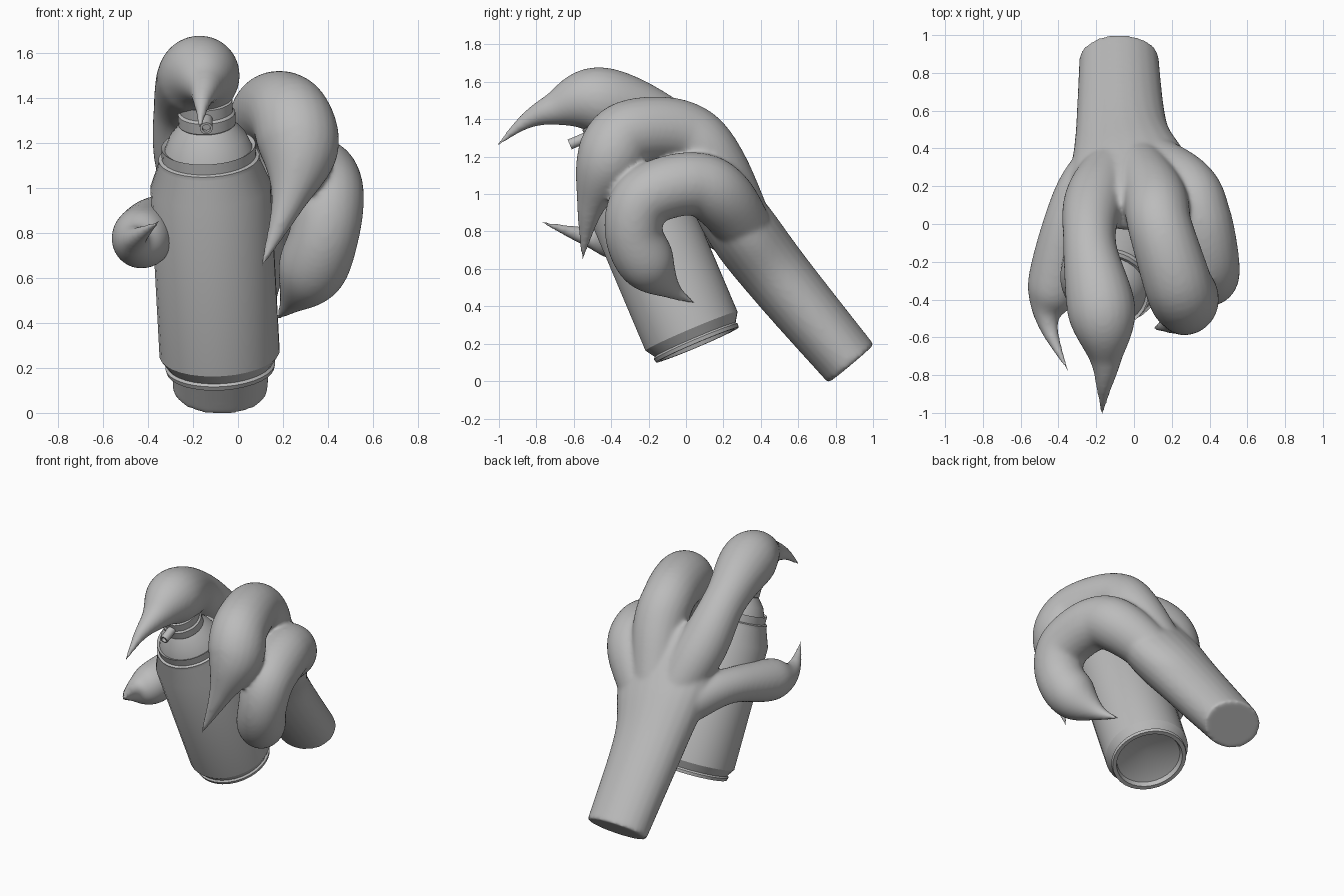
import bpy, bmesh, math
from mathutils import Vector

if "Cube" in bpy.data.objects:
    bpy.data.objects.remove(bpy.data.objects["Cube"])

grey = bpy.data.materials.new("plain_grey")
grey.diffuse_color = (0.5, 0.5, 0.5, 1)
grey.use_nodes = True
grey.node_tree.nodes["Principled BSDF"].inputs["Base Color"].default_value = grey.diffuse_color


def finish(bm, name):
    bmesh.ops.recalc_face_normals(bm, faces=bm.faces)
    me = bpy.data.meshes.new(name)
    bm.to_mesh(me)
    bm.free()
    ob = bpy.data.objects.new(name, me)
    bpy.context.collection.objects.link(ob)
    me.materials.append(grey)
    return ob


def smooth_by_angle(ob, degrees):
    bpy.ops.object.select_all(action='DESELECT')
    ob.select_set(True)
    bpy.context.view_layer.objects.active = ob
    bpy.ops.object.shade_smooth_by_angle(angle=math.radians(degrees))


def smooth_path(pts, steps=10):
    """Catmull-Rom through points of (x, y, z, half width, half thickness)."""
    p = [pts[0]] + pts + [pts[-1]]
    out = []
    for i in range(1, len(p) - 2):
        for s in range(steps):
            t = s / steps
            out.append([0.5 * (2 * b + (c - a) * t + (2 * a - 5 * b + 4 * c - d) * t * t
                               + (3 * b - a - 3 * c + d) * t ** 3)
                        for a, b, c, d in zip(p[i - 1], p[i], p[i + 1], p[i + 2])])
    return out + [list(pts[-1])]


def add_tube(bm, pts, n=24):
    path = smooth_path([q if len(q) == 5 else (*q, q[3]) for q in pts])
    rings = []
    for i, q in enumerate(path):
        tan = (Vector(path[min(i + 1, len(path) - 1)][:3])
               - Vector(path[max(i - 1, 0)][:3])).normalized()
        side = (Vector((1, 0, 0)) - tan * tan.x).normalized()
        up = tan.cross(side)
        rings.append([bm.verts.new(Vector(q[:3])
                                   + side * max(q[3], .005) * math.cos(2 * math.pi * k / n)
                                   + up * max(q[4], .005) * math.sin(2 * math.pi * k / n))
                      for k in range(n)])
    for a, b in zip(rings, rings[1:]):
        for k in range(n):
            bm.faces.new((a[k], a[(k + 1) % n], b[(k + 1) % n], b[k]))
    bm.faces.new(rings[0][::-1])
    bm.faces.new(rings[-1])


# clawed hand: digits grow out of the wrist as swept tubes, fused afterwards
bm = bmesh.new()
wrist = (-.04, .42, .64, .12)
forearm_and_palm = [(-.08, .883, .092, .21, .16), (-.065, .50, .55, .245, .18),
                    (-.02, .28, .84, .32, .185), (.01, .10, 1.12, .31, .14),
                    (.01, .04, 1.22, .20, .08)]
index_finger = [(-.20, .15, 1.08, .16), (-.235, -.10, 1.37, .14), (-.17, -.47, 1.50, .18),
                (-.15, -.72, 1.45, .085), (-.16, -.87, 1.38, .04), (-.17, -1.02, 1.25, .005)]
middle_finger = [(.10, .16, 1.14, .17), (.14, -.02, 1.33, .17), (.23, -.31, 1.32, .18),
                 (.27, -.42, 1.16, .175), (.22, -.51, .93, .075), (.10, -.555, .64, .005)]
outer_finger = [(.25, .21, .96, .17), (.345, .03, 1.055, .17), (.395, -.22, .98, .165),
                (.385, -.28, .80, .155), (.32, -.20, .62, .15), (.23, -.07, .485, .05),
                (.17, .05, .415, .005)]
thumb = [(-.23, .24, .81, .14), (-.36, .02, .85, .115), (-.43, -.34, .775, .135),
         (-.455, -.53, .775, .055), (-.345, -.785, .855, .005)]
add_tube(bm, forearm_and_palm)
for digit in (index_finger, middle_finger, outer_finger, thumb):
    add_tube(bm, [wrist] + digit)
hand = finish(bm, "clawed_hand")
bpy.context.view_layer.objects.active = hand
fuse = hand.modifiers.new("fuse", 'REMESH')
fuse.mode = 'VOXEL'
fuse.voxel_size = 0.012
soften = hand.modifiers.new("soften", 'SMOOTH')
soften.iterations = 14
for name in ("fuse", "soften"):
    bpy.ops.object.modifier_apply(modifier=name)
smooth_by_angle(hand, 50)

# tilted spray can turned from profiles of (radius, height)
axis = Vector((-.05, -.39, .92)).normalized()
base = Vector((-.08, .045, .23))


def lathe(name, profile, origin, direction, n=32):
    bm = bmesh.new()
    vs = [bm.verts.new((r, 0, h)) for r, h in profile]
    edges = [bm.edges.new(e) for e in zip(vs, vs[1:])]
    bmesh.ops.spin(bm, geom=vs + edges, cent=(0, 0, 0), axis=(0, 0, 1),
                   angle=2 * math.pi, steps=n)
    bmesh.ops.remove_doubles(bm, verts=bm.verts, dist=1e-4)
    ob = finish(bm, name)
    ob.rotation_euler = direction.to_track_quat('Z', 'Y').to_euler()
    ob.location = origin
    smooth_by_angle(ob, 30)


lathe("spray_can", [(0, .05), (.205, -.01), (.215, -.04), (.24, -.04), (.245, -.02),
                    (.235, -.01), (.268, .04), (.268, .85), (.225, .965), (.225, .985),
                    (.21, .99), (.21, 1.04), (.195, 1.03), (.17, 1.09), (.12, 1.15)],
      base, axis)
lathe("spray_cap", [(.10, 1.12), (.128, 1.15), (.128, 1.20), (.118, 1.21), (.118, 1.26),
                    (0, 1.275)], base, axis)

# nozzle pointing forward out of the cap
lathe("nozzle", [(0, 0), (.028, 0), (.028, .21), (.018, .21), (.018, .19), (0, .19)],
      base + axis * 1.215, Vector((0, -.92, -.39)), 16)
